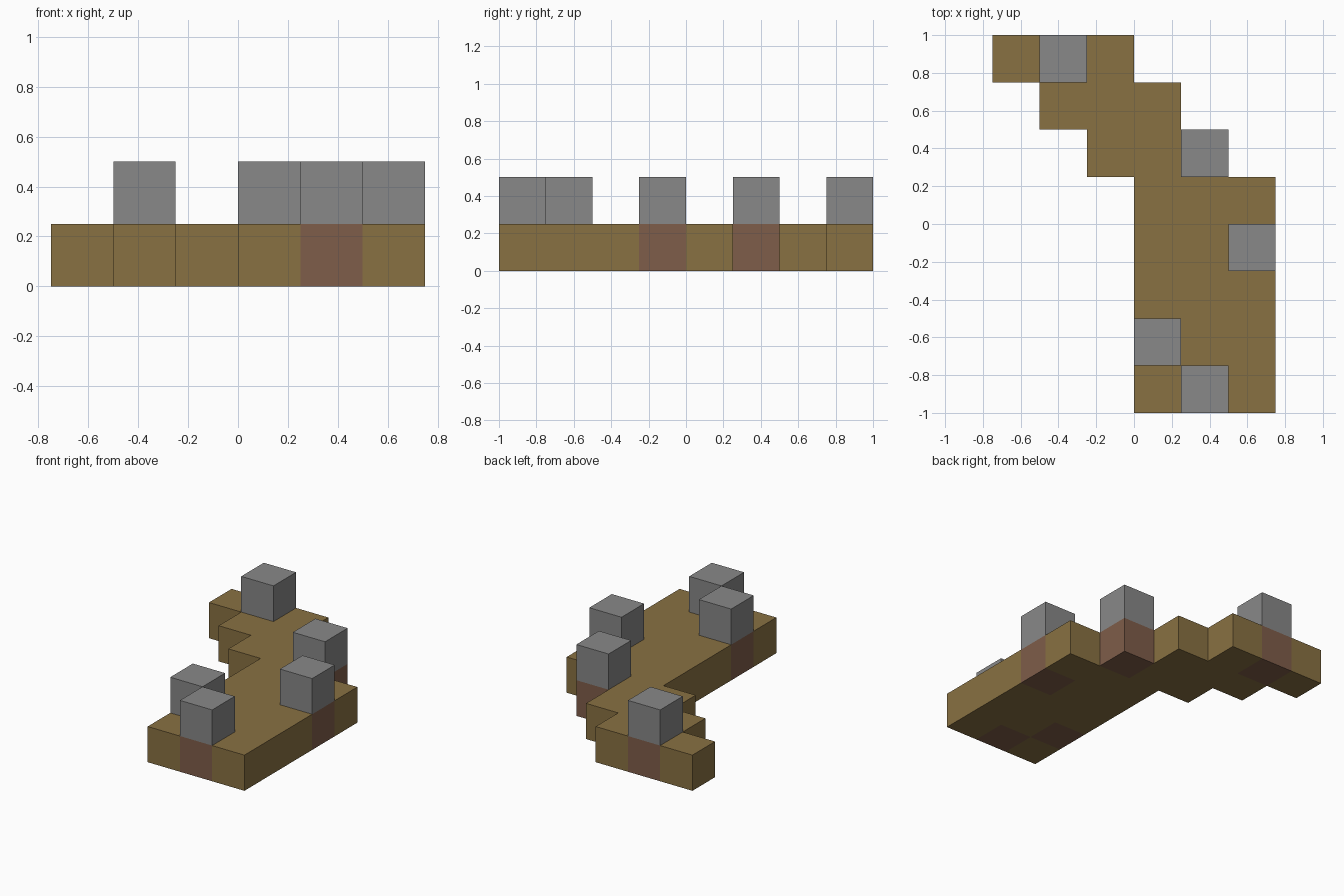
import bpy
import bmesh
from math import floor
from mathutils import Vector

cube = bpy.data.objects.get("Cube")
if cube:
    bpy.data.objects.remove(cube, do_unlink=True)

U = 0.25  # size of one block

# Columns (first, last + 1) filled in each row, from back to front
ROWS = [(-3, 0), (-2, 1), (-1, 2)] + [(0, 3)] * 5
# Cells that carry a stone block
STONES = [(-2, 3), (1, 1), (2, -1), (0, -3), (1, -4)]


def material(name, color):
    mat = bpy.data.materials.new(name)
    mat.use_nodes = True
    mat.diffuse_color = (*color, 1)
    bsdf = mat.node_tree.nodes["Principled BSDF"]
    bsdf.inputs["Base Color"].default_value = (*color, 1)
    bsdf.inputs["Roughness"].default_value = 0.9
    return mat


def add_object(name, bm, mats):
    mesh = bpy.data.meshes.new(name)
    bm.to_mesh(mesh)
    bm.free()
    for mat in mats:
        mesh.materials.append(mat)
    obj = bpy.data.objects.new(name, mesh)
    bpy.context.collection.objects.link(obj)
    return obj


earth = material("ochre_earth", (0.25, 0.165, 0.0545))
clay = material("reddish_clay", (0.212, 0.109, 0.067))
stone = material("grey_stone", (0.246, 0.246, 0.246))

# Stepped slab: one square per cell, welded and extruded upward
bm = bmesh.new()
for i, (start, end) in enumerate(ROWS):
    y = 3 - i
    for x in range(start, end):
        corners = [(x, y), (x + 1, y), (x + 1, y + 1), (x, y + 1)]
        bm.faces.new([bm.verts.new((a * U, b * U, 0)) for a, b in corners])
bmesh.ops.remove_doubles(bm, verts=bm.verts, dist=0.001)
result = bmesh.ops.extrude_face_region(bm, geom=bm.faces[:], use_keep_orig=True)
top = [v for v in result["geom"] if isinstance(v, bmesh.types.BMVert)]
bmesh.ops.translate(bm, verts=top, vec=(0, 0, U))
bmesh.ops.recalc_face_normals(bm, faces=bm.faces)

# Clay on every slab face whose cell lies under a stone block
for face in bm.faces:
    inside = face.calc_center_median() - face.normal * U / 2
    cell = (floor(inside.x / U), floor(inside.y / U))
    face.material_index = int(cell in STONES)
add_object("ground_slab", bm, [earth, clay])

# Stone blocks standing on the slab
for n, (x, y) in enumerate(STONES, 1):
    bm = bmesh.new()
    bmesh.ops.create_cube(bm, size=U)
    block = add_object(f"stone_block_{n}", bm, [stone])
    block.location = Vector((x + 0.5, y + 0.5, 1.5)) * U
